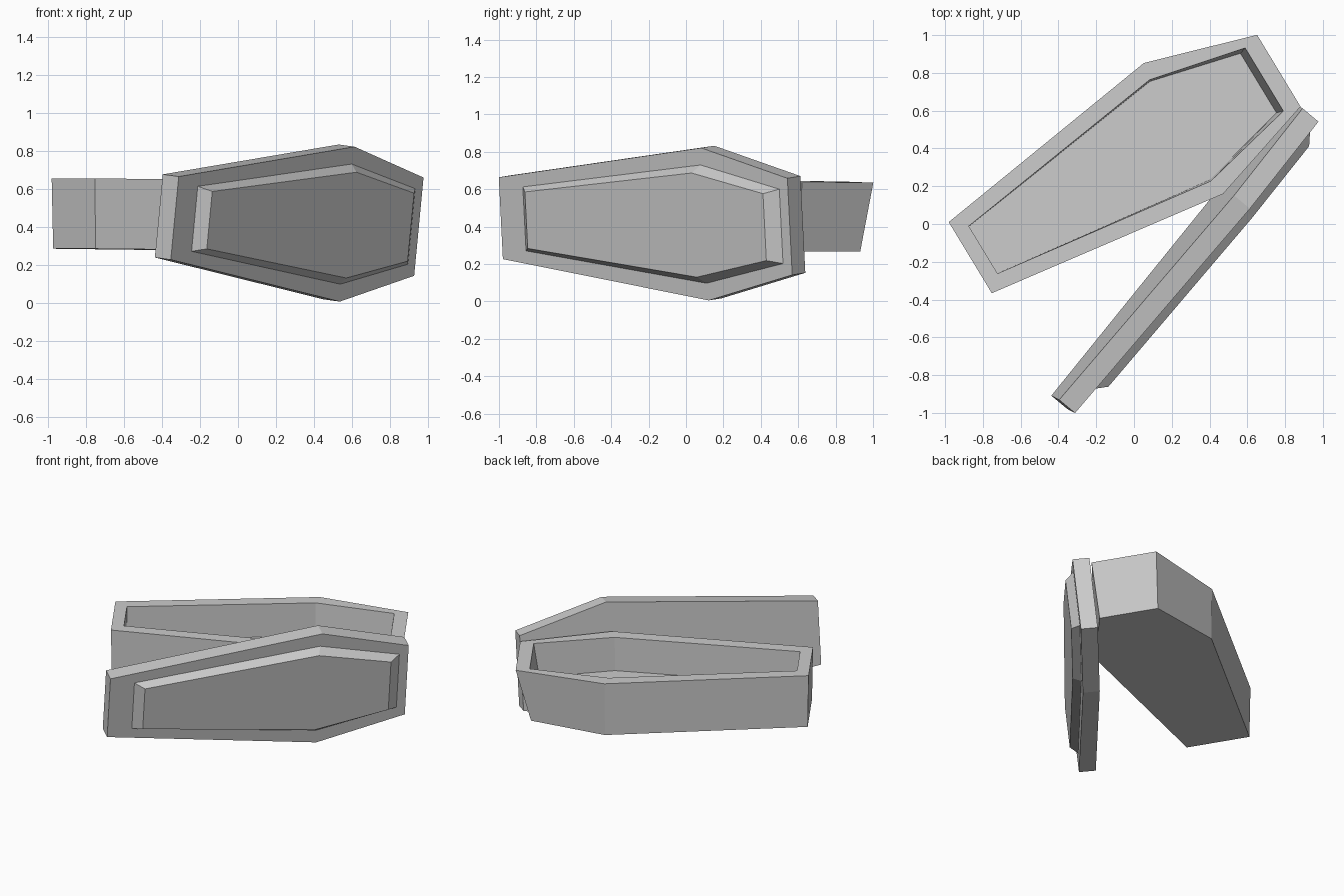
import bpy
import bmesh
from mathutils import Matrix, Vector

old = bpy.data.objects.get("Cube")
if old:
    bpy.data.objects.remove(old, do_unlink=True)

# Single plain grey
grey = bpy.data.materials.new("plain_grey")
grey.use_nodes = True
colour = (0.6, 0.6, 0.6, 1)
grey.diffuse_color = colour
shader = grey.node_tree.nodes["Principled BSDF"]
shader.inputs["Base Color"].default_value = colour
shader.inputs["Roughness"].default_value = 0.8


def outline(foot, wide, head, height):
    """Six-sided tapered outline; each station is (distance along, half width)."""
    stations = (foot, wide, head)
    near = [Vector((along, -half, height)) for along, half in stations]
    far = [Vector((along, half, height)) for along, half in reversed(stations)]
    return near + far


def frame(origin, length_axis, side_axis):
    """Placement matrix: x along the length, y across, z out of the face."""
    u = Vector(length_axis).normalized()
    n = u.cross(Vector(side_axis)).normalized()
    v = n.cross(u)
    matrix = Matrix((u, v, n)).transposed().to_4x4()
    matrix.translation = origin
    return matrix


def loft(name, rings, matrix):
    """Join successive outlines with side walls and cap both ends."""
    bm = bmesh.new()
    loops = [[bm.verts.new(matrix @ p) for p in ring] for ring in rings]
    for low, high in zip(loops, loops[1:]):
        count = len(low)
        for i in range(count):
            j = (i + 1) % count
            bm.faces.new((low[i], low[j], high[j], high[i]))
    bm.faces.new(reversed(loops[0]))
    bm.faces.new(loops[-1])
    bmesh.ops.recalc_face_normals(bm, faces=bm.faces)
    mesh = bpy.data.meshes.new(name)
    bm.to_mesh(mesh)
    bm.free()
    mesh.materials.append(grey)
    obj = bpy.data.objects.new(name, mesh)
    bpy.context.collection.objects.link(obj)
    return obj


# Open box: base, outer rim, inner rim, sunken floor
box_place = frame((-0.87, -0.18, 0.284), (0.855, 0.518, -0.01), (-0.518, 0.855, 0))
box_rings = [
    outline((0.01, 0.215), (1.32, 0.4), (1.815, 0.2), 0),
    outline((0, 0.22), (1.32, 0.405), (1.91, 0.222), 0.37),
    outline((0.08, 0.147), (1.3, 0.313), (1.82, 0.195), 0.37),
    outline((0.08, 0.145), (1.3, 0.305), (1.786, 0.184), 0.135),
]
loft("coffin_box", box_rings, box_place)

# Leaning lid: back, front face, bevelled raised panel
lid_place = frame((-0.333, -0.99, 0.445), (1.285, 1.545, -0.045), (0.09, -0.055, 0.99))
lid_rings = [
    outline((0, 0.22), (1.42, 0.41), (2.01, 0.26), -0.11),
    outline((0, 0.22), (1.42, 0.41), (2.01, 0.26), 0),
    outline((0.164, 0.172), (1.41, 0.318), (1.95, 0.2), 0),
    outline((0.222, 0.152), (1.39, 0.28), (1.88, 0.18), 0.054),
]
loft("coffin_lid", lid_rings, lid_place)
